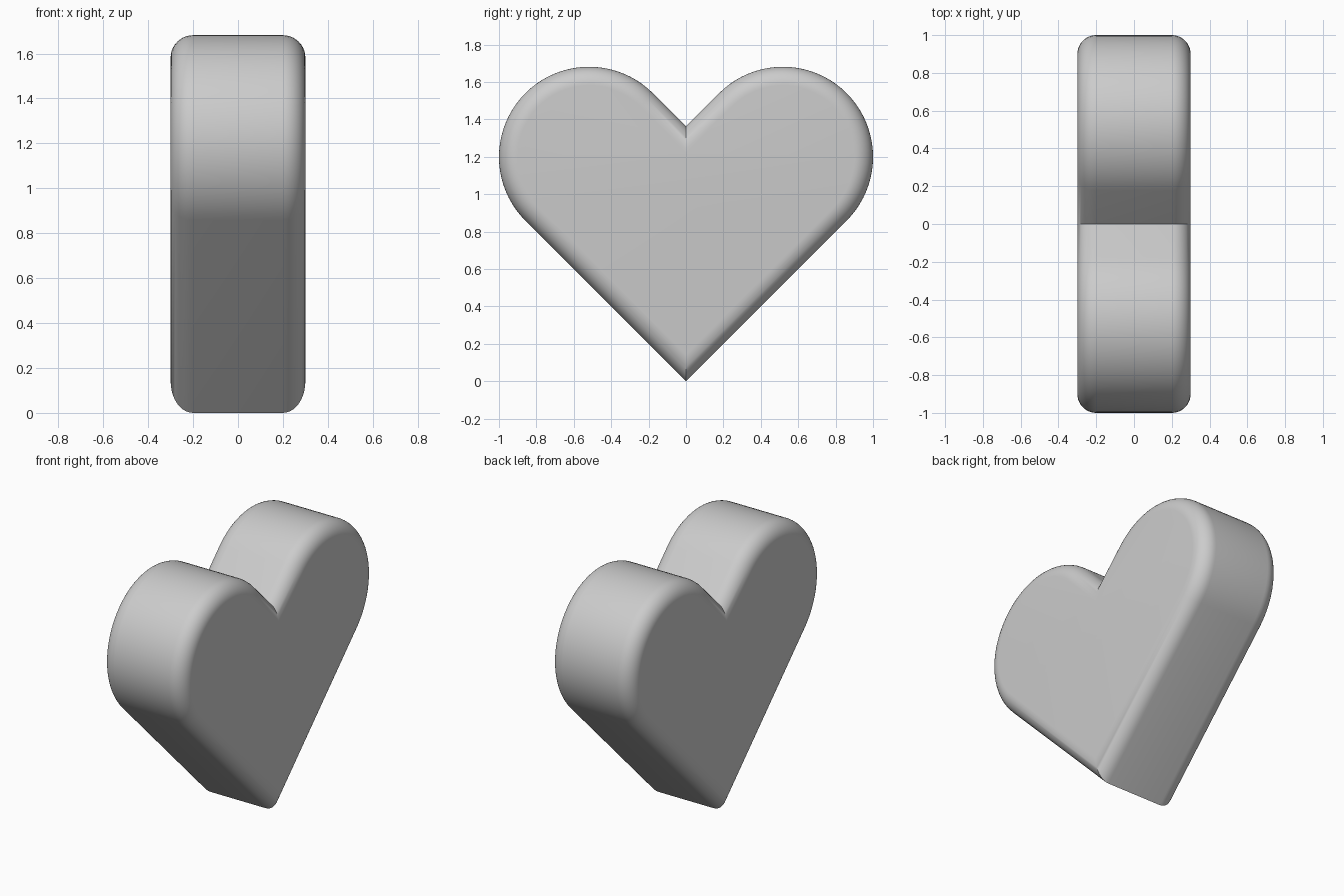
import bpy, bmesh, math

if "Cube" in bpy.data.objects:
    bpy.data.objects.remove(bpy.data.objects["Cube"])

R = 0.482            # lobe radius
CY = 1 - R           # lobe centre, y
S2 = math.sqrt(2)
CZ = CY + R * S2     # lobe centre, z (so the 45 degree sides are tangent)
HALF = 0.3           # half thickness
B = 0.1              # rounded edge radius
ARC, SEG = 40, 10


def heart(d):
    """Heart outline in (y, z), inset by d."""
    right = []
    for i in range(ARC + 1):
        a = -math.pi / 4 + math.pi * i / ARC
        right.append((CY + (R - d) * math.cos(a), CZ + (R - d) * math.sin(a)))
    left = [(-y, z) for y, z in reversed(right)]
    return [(0, d * S2)] + right + [(0, (2 * R - d) * S2)] + left


# Quarter-round edge profile on each face: (x, inset)
half = []
for i in range(SEG + 1):
    a = math.pi / 2 * i / SEG
    half.append((HALF - B + B * math.cos(a), B * (1 - math.sin(a))))
profile = half + [(-x, d) for x, d in reversed(half)]

# Heart body: stacked outlines joined by quads, capped at both ends
bm = bmesh.new()
rings = [[bm.verts.new((x, y, z)) for y, z in heart(d)] for x, d in profile]
n = len(rings[0])
for r0, r1 in zip(rings, rings[1:]):
    for i in range(n):
        j = (i + 1) % n
        bm.faces.new((r0[i], r0[j], r1[j], r1[i]))
bm.faces.new(rings[0])
bm.faces.new(rings[-1][::-1])
bmesh.ops.recalc_face_normals(bm, faces=bm.faces)

mesh = bpy.data.meshes.new("heart")
bm.to_mesh(mesh)
bm.free()
obj = bpy.data.objects.new("heart", mesh)
bpy.context.collection.objects.link(obj)
bpy.context.view_layer.objects.active = obj
obj.select_set(True)
bpy.ops.object.shade_smooth_by_angle(angle=math.radians(35))
